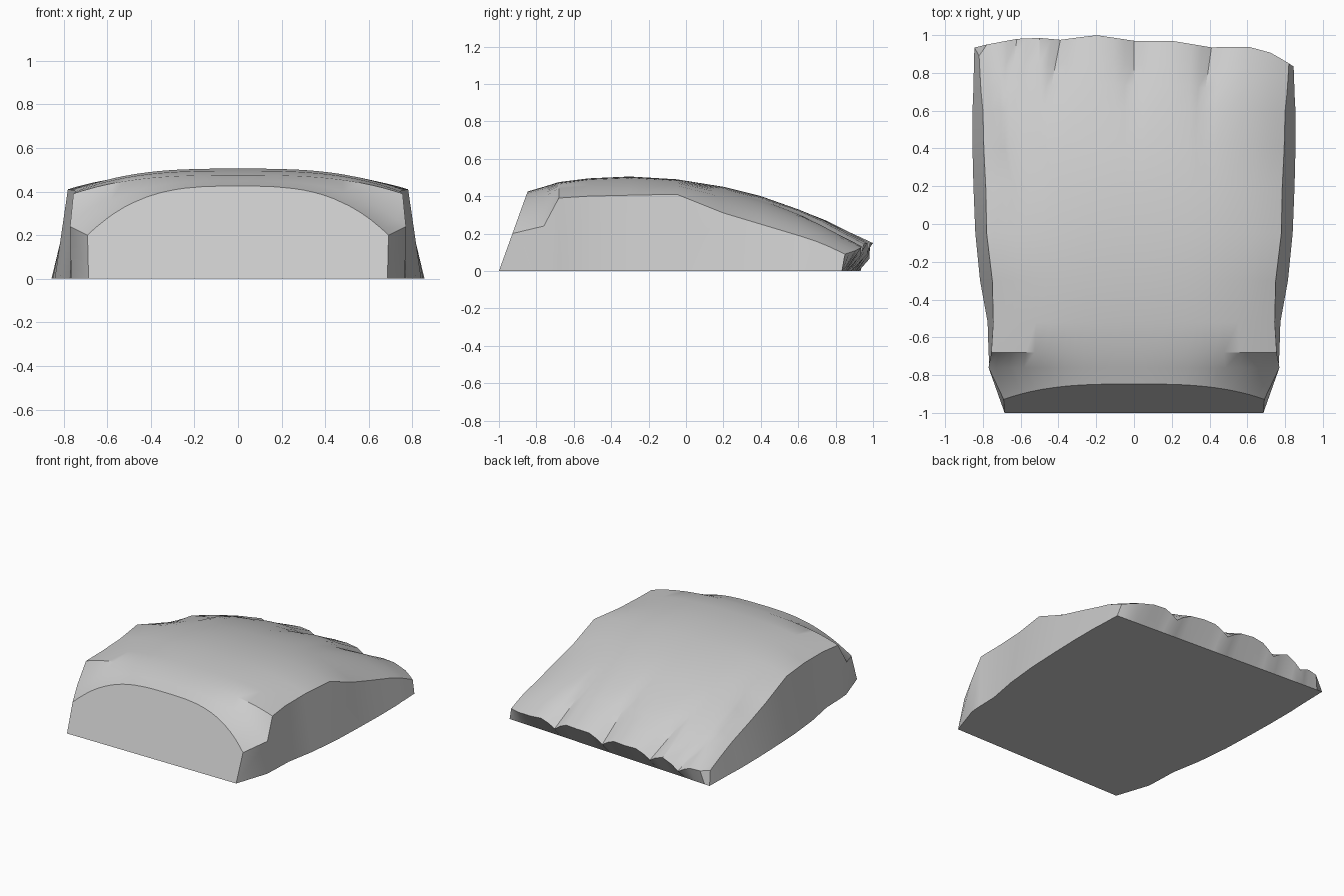
import bpy
import bmesh
import math

cube = bpy.data.objects.get("Cube")
if cube:
    bpy.data.objects.remove(cube, do_unlink=True)

# Single flat colour
grey = bpy.data.materials.new("light grey")
grey.use_nodes = True
grey.diffuse_color = (0.6, 0.6, 0.6, 1)
grey.node_tree.nodes["Principled BSDF"].inputs["Base Color"].default_value = (0.6, 0.6, 0.6, 1)


def interp(points, x):
    """Piecewise linear value of a profile at x."""
    for (x0, v0), (x1, v1) in zip(points, points[1:]):
        if x <= x1:
            return v0 + (v1 - v0) * max(0, (x - x0) / (x1 - x0))
    return points[-1][1]


# Stations from heel to toes: y, crown height, shoulder height, shoulder x, base x
STATIONS = [
    (-0.93, 0.425, 0.20, 0.69, 0.685),
    (-0.76, 0.45, 0.24, 0.77, 0.765),
    (-0.68, 0.475, 0.39, 0.755, 0.77),
    (-0.52, 0.495, 0.40, 0.745, 0.775),
    (-0.30, 0.505, 0.405, 0.75, 0.815),
    (-0.05, 0.49, 0.41, 0.78, 0.84),
    (0.20, 0.45, 0.31, 0.785, 0.85),
    (0.40, 0.40, 0.25, 0.795, 0.855),
    (0.60, 0.33, 0.19, 0.80, 0.855),
    (0.74, 0.275, 0.16, 0.81, 0.85),
    (0.86, 0.215, 0.13, 0.815, 0.848),
    (1.00, 0.15, 0.09, 0.82, 0.845),
]
# Scalloped toe outline seen from above
TOE_EDGE = [(-0.82, 0.89), (-0.78, 0.95), (-0.62, 0.98), (-0.5, 0.985), (-0.39, 0.975),
            (-0.2, 1.0), (0, 0.97), (0.2, 0.97), (0.41, 0.935), (0.6, 0.94),
            (0.73, 0.905), (0.82, 0.85)]
# Grooves between toes: x at the toe edge, sideways drift towards the heel
GROOVES = [(-0.62, -0.16), (-0.39, -0.2), (0, 0), (0.41, -0.1)]
TOE_START = 0.62

# Columns across the width, with extra ones beside each groove
toe_width = STATIONS[-1][3]
columns = [-1, -0.95, -0.86, -0.61, -0.35, -0.24, -0.13, 0.13, 0.25, 0.37,
           0.63, 0.74, 0.82, 0.88, 0.95, 1]
for gx, drift in GROOVES:
    columns += [gx / toe_width + s for s in (-0.06, 0, 0.06)]
columns.sort()

bm = bmesh.new()
top, base = [], []
for i, (y, crown, shoulder, half, foot) in enumerate(STATIONS):
    upper, lower = [], []
    for u in columns:
        edge = interp(TOE_EDGE, u * toe_width)
        z = shoulder + (crown - shoulder) * (1 - abs(u) ** 3)
        x, yt, yb = u * half, y, y
        # Ease the last stations onto the slanted, scalloped toe edge
        if y > TOE_START:
            f = (y - TOE_START) / (1 - TOE_START)
            yt = TOE_START + f * (edge - TOE_START)
            yb = TOE_START + f * (0.884 - 0.05 * u - TOE_START)
        # Press the grooves in, with a gentle swell between them
        g = max(0, (y - 0.55) / 0.45)
        for gx, drift in GROOVES:
            d = abs(u * toe_width - gx)
            z -= 0.06 * g * max(0, 1 - d / 0.12) ** 1.5
            x += drift * max(0, 1 - d / 0.12) * min(0.36, max(0, 1 - y)) * (y > 0.3)
        # The heel face leans forward from the ground
        if i == 0:
            yt, yb = -1 + 0.36 * z, -1
        upper.append(bm.verts.new((x, yt, z)))
        lower.append(bm.verts.new((u * foot, yb, 0)))
    top.append(upper)
    base.append(lower)


def skin(a, b):
    """Join two rows of vertices with quads."""
    for j in range(len(a) - 1):
        bm.faces.new((a[j], a[j + 1], b[j + 1], b[j]))


for grid in (top, base):
    for a, b in zip(grid, grid[1:]):
        skin(a, b)
skin(base[0], top[0])
skin(base[-1], top[-1])
for side in (0, -1):
    skin([r[side] for r in base], [r[side] for r in top])
bmesh.ops.recalc_face_normals(bm, faces=bm.faces)

mesh = bpy.data.meshes.new("foot_block")
bm.to_mesh(mesh)
bm.free()
mesh.materials.append(grey)
foot = bpy.data.objects.new("foot_block", mesh)
bpy.context.collection.objects.link(foot)

# Smooth skin with crisp rims
bpy.ops.object.select_all(action="DESELECT")
foot.select_set(True)
bpy.context.view_layer.objects.active = foot
bpy.ops.object.shade_smooth_by_angle(angle=math.radians(32))
